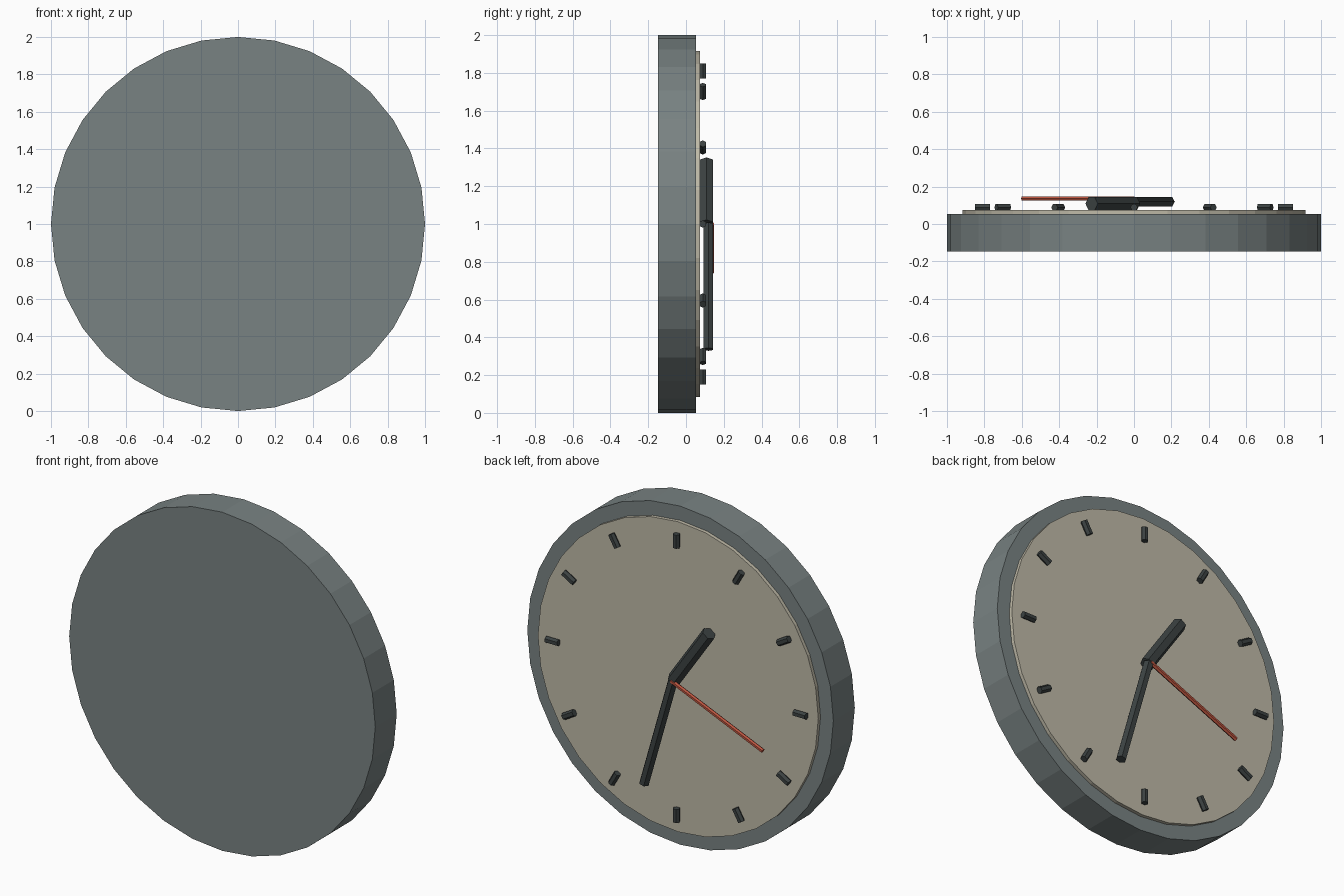
import bpy, bmesh
from math import sin, cos, pi, radians
from mathutils import Vector

if "Cube" in bpy.data.objects:
    bpy.data.objects.remove(bpy.data.objects["Cube"])

Y = Vector((0, 1, 0))
CENTRE = Vector((0, 0, 1))


def material(name, rgb):
    m = bpy.data.materials.new(name)
    m.diffuse_color = (*rgb, 1)
    m.use_nodes = True
    m.node_tree.nodes["Principled BSDF"].inputs["Base Color"].default_value = m.diffuse_color
    return m


CASE = material("slate", (0.19, 0.225, 0.225))
DIAL = material("cream", (0.52, 0.49, 0.39))
DARK = material("charcoal", (0.045, 0.055, 0.055))
RED = material("red", (0.50, 0.09, 0.05))


def prism(name, start, end, radius, sides, side, mat):
    """Flat-faced prism from start to end, with its first corner towards side."""
    up = (end - start).normalized().cross(side)
    bm = bmesh.new()
    rings = []
    for p in (start, end):
        rings.append([bm.verts.new(p + radius * (side * cos(2 * pi * i / sides) + up * sin(2 * pi * i / sides)))
                      for i in range(sides)])
    a, b = rings
    bm.faces.new(a)
    bm.faces.new(b)
    for i in range(sides):
        j = (i + 1) % sides
        bm.faces.new((a[i], a[j], b[j], b[i]))
    bmesh.ops.recalc_face_normals(bm, faces=bm.faces[:])
    mesh = bpy.data.meshes.new(name)
    bm.to_mesh(mesh)
    bm.free()
    mesh.materials.append(mat)
    obj = bpy.data.objects.new(name, mesh)
    bpy.context.collection.objects.link(obj)
    return obj


def disc(name, y0, y1, radius, mat):
    return prism(name, CENTRE + Y * y0, CENTRE + Y * y1, radius, 32, Vector((1, 0, 0)), mat)


def spoke(name, degrees, r0, r1, y, radius, mat):
    """Hexagonal rod along a clock direction, clockwise from the top as seen on the dial side."""
    a = radians(degrees)
    out = Vector((-sin(a), 0, cos(a)))
    side = Vector((cos(a), 0, sin(a)))
    base = CENTRE + Y * y
    return prism(name, base + out * r0, base + out * r1, radius, 6, side, mat)


# Case and dial
disc("case", -0.147, 0.053, 1.0, CASE)
disc("dial", 0.053, 0.074, 0.916, DIAL)

# Hour marks
for h in range(12):
    spoke(f"hour_mark_{h + 1}", 30 * (h + 1), 0.77, 0.85, 0.089, 0.02, DARK)

# Hands
spoke("hour_hand", 34.5, 0, 0.40, 0.109, 0.04, DARK)
spoke("minute_hand", 196, 0, 0.69, 0.119, 0.029, DARK)
spoke("second_hand", 113, 0, 0.65, 0.1365, 0.0127, RED)
